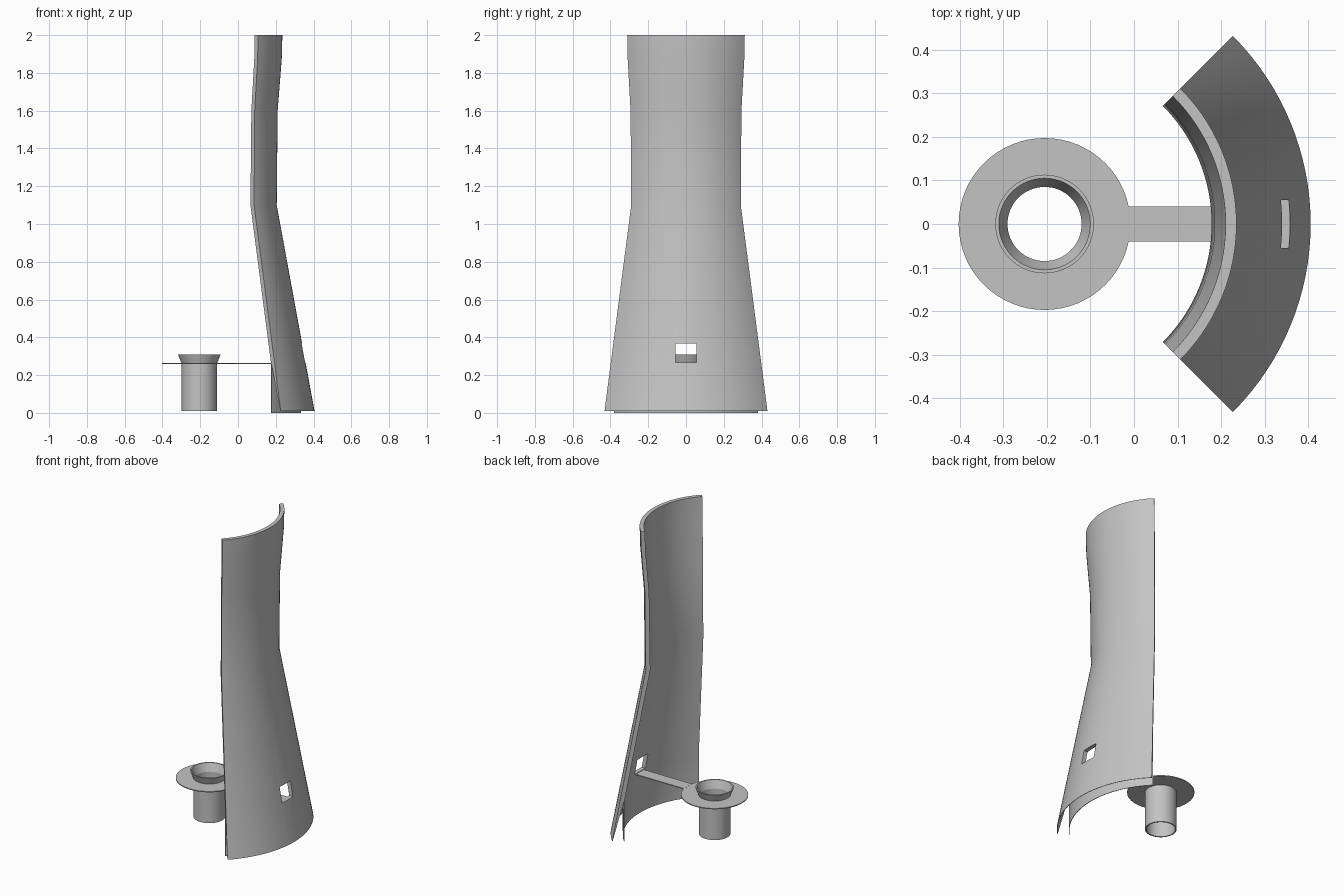
import bpy, bmesh, math

cube = bpy.data.objects.get("Cube")
if cube:
    bpy.data.objects.remove(cube, do_unlink=True)

AXIS_X = -0.205

grey = bpy.data.materials.new("plain grey")
grey.use_nodes = True
colour = (0.55, 0.55, 0.55, 1)
grey.diffuse_color = colour
grey.node_tree.nodes["Principled BSDF"].inputs["Base Color"].default_value = colour


def finish(bm, name, x=AXIS_X):
    bmesh.ops.recalc_face_normals(bm, faces=bm.faces)
    mesh = bpy.data.meshes.new(name)
    bm.to_mesh(mesh)
    bm.free()
    obj = bpy.data.objects.new(name, mesh)
    obj.location.x = x
    mesh.materials.append(grey)
    bpy.context.collection.objects.link(obj)
    return obj


def smooth(obj, degrees):
    bpy.ops.object.select_all(action="DESELECT")
    obj.select_set(True)
    bpy.context.view_layer.objects.active = obj
    bpy.ops.object.shade_smooth_by_angle(angle=math.radians(degrees))


def sweep(name, profile, start, span, steps):
    """Turn a closed (radius, height) profile about the vertical axis."""
    bm = bmesh.new()
    full = span >= 360
    rings = []
    for i in range(steps if full else steps + 1):
        a = math.radians(start + span * i / steps)
        rings.append([bm.verts.new((r * math.cos(a), r * math.sin(a), z)) for r, z in profile])
    pairs = list(zip(rings, rings[1:]))
    if full:
        pairs.append((rings[-1], rings[0]))
    n = len(profile)
    for a, b in pairs:
        for j in range(n):
            k = (j + 1) % n
            bm.faces.new((a[j], a[k], b[k], b[j]))
    if not full:
        bm.faces.new(rings[0])
        bm.faces.new(rings[-1])
    return finish(bm, name)


def box(name, low, high):
    bm = bmesh.new()
    bmesh.ops.create_cube(bm, size=1)
    for v in bm.verts:
        v.co = [(h if c > 0 else l) for c, l, h in zip(v.co, low, high)]
    return finish(bm, name, 0)


# Quarter tower wall, with a thin vertical skirt inside its flared foot
wall = sweep("tower_wall", [
    (0.61, 0.01), (0.41, 1.1), (0.415, 1.6), (0.437, 1.88), (0.44, 2.0),
    (0.415, 2.0), (0.412, 1.88), (0.39, 1.6), (0.383, 1.1),
    (0.536, 0.27), (0.536, 0), (0.539, 0), (0.54, 0.262), (0.607, 0.01),
], -45, 90, 32)

# Window cut through the wall
cutter = box("window_cutter", (0.2, -0.055, 0.268), (0.5, 0.055, 0.367))
cutter.hide_render = True
cut = wall.modifiers.new("window", "BOOLEAN")
cut.operation = "DIFFERENCE"
cut.solver = "EXACT"
cut.object = cutter
bpy.context.view_layer.objects.active = wall
bpy.ops.object.modifier_apply(modifier=cut.name)
bpy.data.objects.remove(cutter, do_unlink=True)
smooth(wall, 20)

# Central tube with a funnel mouth
tube = sweep("funnel_tube", [
    (0.085, 0.01), (0.093, 0.01), (0.093, 0.26), (0.113, 0.31),
    (0.105, 0.31), (0.085, 0.26),
], 0, 360, 64)
smooth(tube, 20)

# Thin round platform around the tube
disc = sweep("round_platform", [
    (0.09, 0.258), (0.197, 0.258), (0.197, 0.264), (0.09, 0.264),
], 0, 360, 64)
smooth(disc, 30)

# Flat walkway from the platform to the window
box("walkway", (-0.014, -0.04, 0.259), (0.335, 0.04, 0.265))
